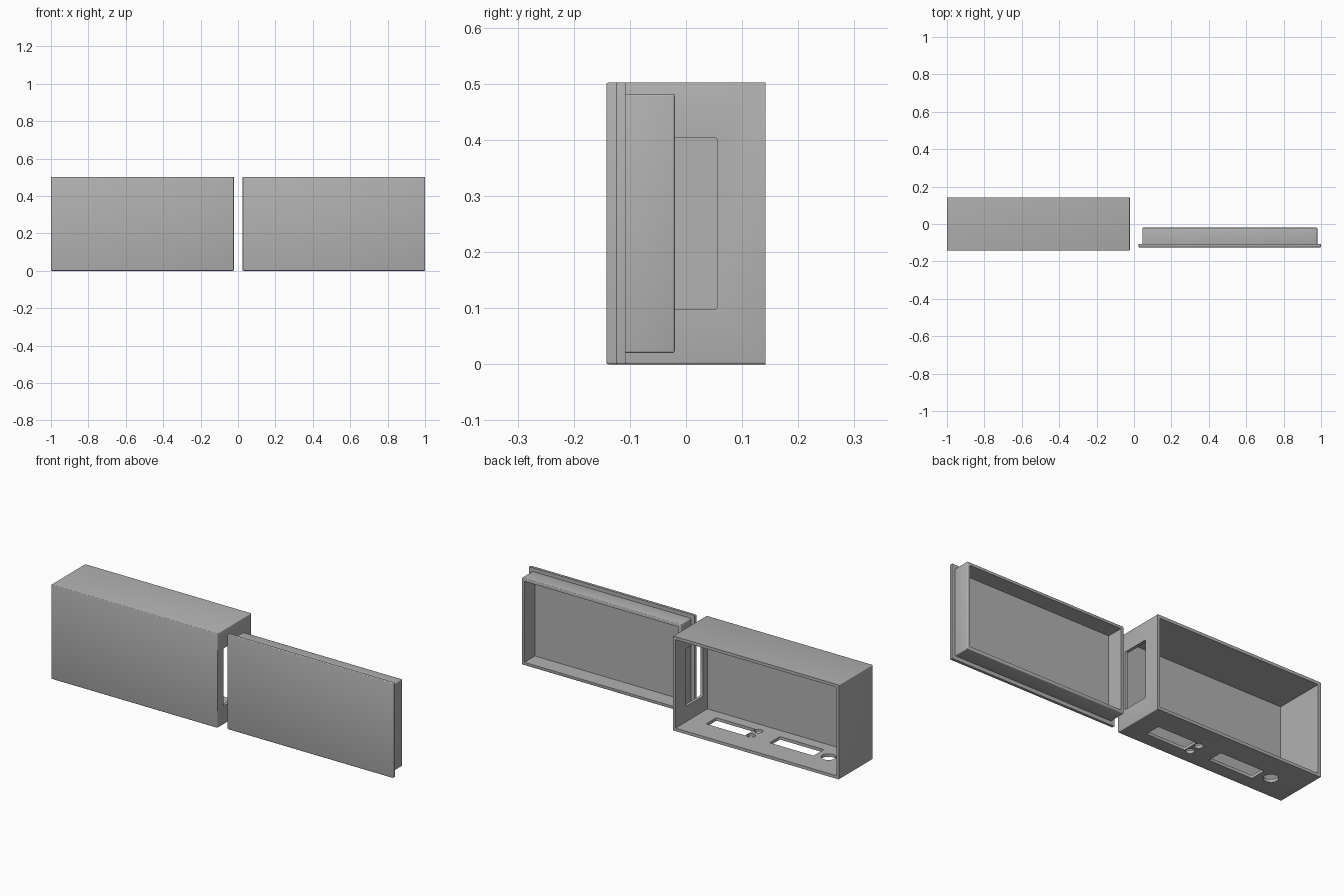
import bpy
import bmesh
from math import radians

if "Cube" in bpy.data.objects:
    bpy.data.objects.remove(bpy.data.objects["Cube"], do_unlink=True)

grey = bpy.data.materials.new("plain_grey")
COLOUR = (0.445, 0.445, 0.445, 1)
grey.diffuse_color = COLOUR
grey.use_nodes = True
grey.node_tree.nodes["Principled BSDF"].inputs["Base Color"].default_value = COLOUR


def finish(name, bm):
    bmesh.ops.recalc_face_normals(bm, faces=bm.faces)
    mesh = bpy.data.meshes.new(name)
    bm.to_mesh(mesh)
    bm.free()
    mesh.materials.append(grey)
    obj = bpy.data.objects.new(name, mesh)
    bpy.context.collection.objects.link(obj)
    return obj


def block(name, low, high, radius=0, rounded=lambda a, b: True):
    """Box between two corners, rounding the edges picked by a rule."""
    bm = bmesh.new()
    bmesh.ops.create_cube(bm, size=1)
    for v in bm.verts:
        v.co = [h if c > 0 else l for c, l, h in zip(v.co, low, high)]
    if radius:
        picked = [e for e in bm.edges if rounded(e.verts[0].co, e.verts[1].co)]
        bmesh.ops.bevel(bm, geom=picked, offset=radius, segments=3,
                        profile=0.5, affect='EDGES')
    return finish(name, bm)


def drill(name, x, y, radius):
    bm = bmesh.new()
    bmesh.ops.create_cone(bm, cap_ends=True, segments=32, radius1=radius,
                          radius2=radius, depth=0.1)
    bmesh.ops.translate(bm, vec=(x, y, 0), verts=bm.verts)
    return finish(name, bm)


def cut(obj, cutters):
    """Subtract the cutters for good, then smooth the small fillets."""
    bpy.ops.object.select_all(action='DESELECT')
    bpy.context.view_layer.objects.active = obj
    obj.select_set(True)
    for cutter in cutters:
        mod = obj.modifiers.new("cut", 'BOOLEAN')
        mod.operation = 'DIFFERENCE'
        mod.solver = 'EXACT'
        mod.object = cutter
        bpy.ops.object.modifier_apply(modifier=mod.name)
        bpy.data.objects.remove(cutter, do_unlink=True)
    bpy.ops.object.shade_smooth_by_angle(angle=radians(35))


def along(axis):
    return lambda a, b: abs(a[axis] - b[axis]) > 0.05


def not_back(y):
    return lambda a, b: not (abs(a.y - y) < 0.001 and abs(b.y - y) < 0.001)


WALL = 0.016
FILLET = 0.004

# Open-backed case
case = block("case", (-1, -0.142, 0), (-0.022, 0.142, 0.502), FILLET, not_back(0.142))
case_cutters = [
    block("case_hollow", (-1 + WALL, -0.142 + WALL, WALL),
          (-0.022 - WALL, 0.3, 0.502 - WALL)),
    block("side_window", (-0.1, -0.09, 0.098), (0.05, 0.055, 0.404), FILLET, along(0)),
]
# Two display windows and three round holes through the floor
for x0, x1 in ((-0.36, -0.131), (-0.763, -0.505)):
    case_cutters.append(block("floor_window", (x0, -0.068, -0.05),
                              (x1, 0.018, 0.05), FILLET, along(2)))
for x, y, r in ((-0.385, 0.002, 0.021), (-0.385, -0.06, 0.021), (-0.83, -0.012, 0.036)):
    case_cutters.append(drill("floor_hole", x, y, r))
cut(case, case_cutters)

# Lid: flat plate with a raised rim behind it
plate = block("lid_plate", (0.025, -0.125, 0), (1, -0.108, 0.502), FILLET, not_back(-0.108))
cut(plate, [])
rim = block("lid_rim", (0.045, -0.113, 0.02), (0.98, -0.02, 0.482), FILLET)
cut(rim, [block("rim_hollow", (0.045 + WALL, -0.3, 0.02 + WALL),
                (0.98 - WALL, 0.1, 0.482 - WALL))])
